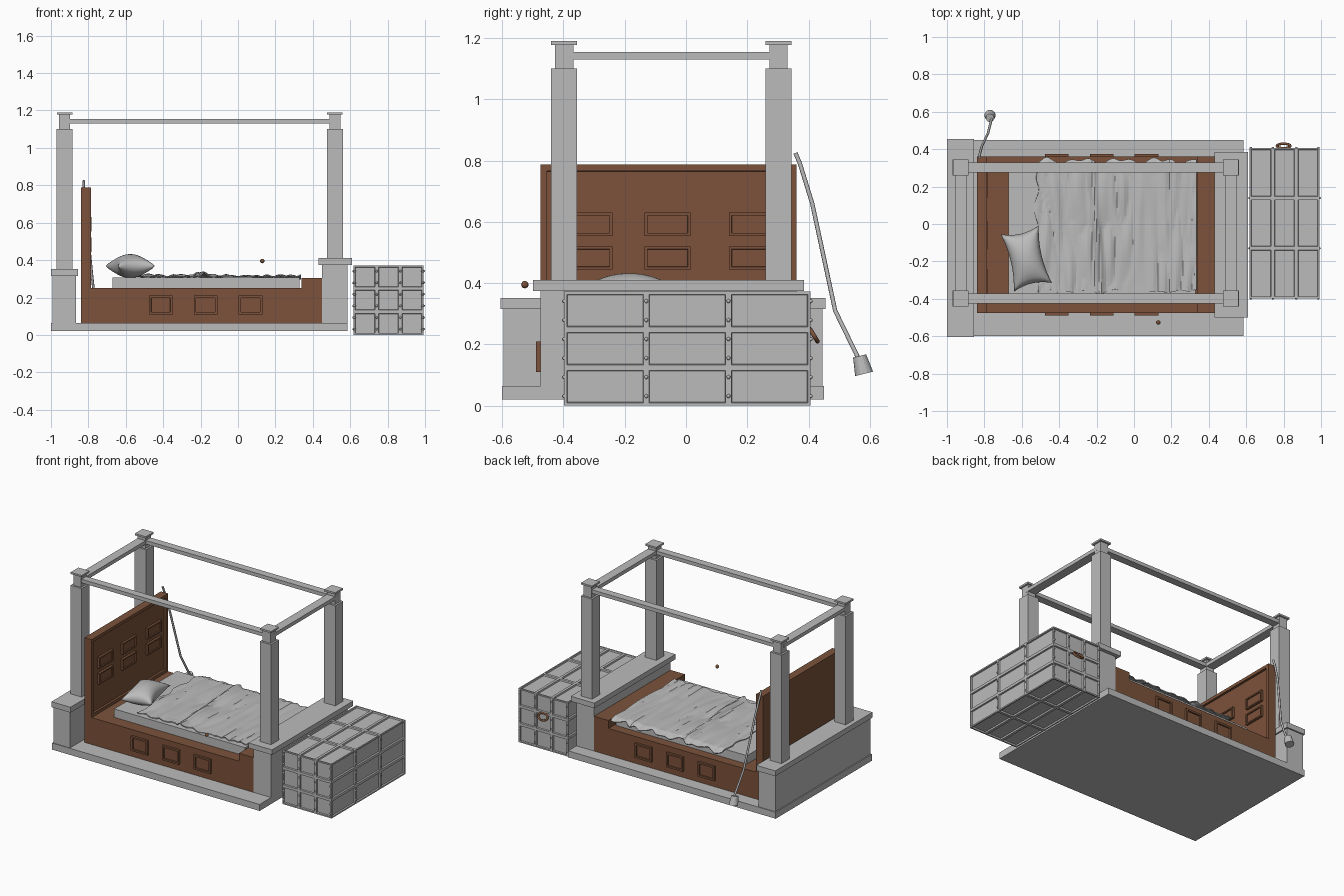
import bpy, bmesh, math, random
from mathutils import Vector, Matrix, noise

random.seed(4)
if "Cube" in bpy.data.objects:
    bpy.data.objects.remove(bpy.data.objects["Cube"])


def material(name, rgb):
    m = bpy.data.materials.new(name)
    m.use_nodes = True
    m.diffuse_color = (*rgb, 1)
    m.node_tree.nodes["Principled BSDF"].inputs["Base Color"].default_value = (*rgb, 1)
    return m


GREY = material("grey", (0.5, 0.5, 0.5))
BROWN = material("brown wood", (0.2, 0.085, 0.043))


def finish(name, bm, mat, smooth=False):
    me = bpy.data.meshes.new(name)
    bm.to_mesh(me)
    bm.free()
    me.materials.append(mat)
    for p in me.polygons:
        p.use_smooth = smooth
    ob = bpy.data.objects.new(name, me)
    bpy.context.collection.objects.link(ob)
    return ob


def box_mesh(x, y, z):
    bm = bmesh.new()
    bmesh.ops.create_cube(bm, size=1)
    for v in bm.verts:
        v.co = Vector([(a + b) / 2 + c * (b - a) for (a, b), c in zip((x, y, z), v.co)])
    return bm


def box(name, x, y, z, mat=GREY):
    return finish(name, box_mesh(x, y, z), mat)


def framed_box(name, x, y, z, facing, border, depth, mat=BROWN):
    """Box whose face in one direction is inset and sunk, leaving a raised border."""
    bm = box_mesh(x, y, z)
    bm.normal_update()
    faces = [f for f in bm.faces if f.normal.dot(Vector(facing)) > 0.9]
    bmesh.ops.inset_region(bm, faces=faces, thickness=border)
    ring = bmesh.ops.inset_region(bm, faces=faces, thickness=0.001, depth=-depth)
    return finish(name, bm, mat)


# Stone platform and end blocks
box("platform", (-1, 0.585), (-0.6, 0.45), (0.02, 0.065))
box("head_block", (-0.993, -0.865), (-0.595, 0.445), (0.02, 0.315))
box("head_block_cap", (-1, -0.855), (-0.605, 0.455), (0.315, 0.352))
box("foot_block", (0.45, 0.585), (-0.475, 0.36), (0.02, 0.375))
box("foot_block_cap", (0.43, 0.61), (-0.5, 0.385), (0.375, 0.41))

# Posts with necks and caps
POST_X, POST_Y = (-0.927, 0.518), (-0.398, 0.302)
for px, base, end in zip(POST_X, (0.35, 0.41), ("head", "foot")):
    for py, side in zip(POST_Y, ("right", "left")):
        for part, r, lo, hi in (("post", 0.043, base, 1.1), ("post_neck", 0.03, 1.1, 1.18),
                                ("post_cap", 0.042, 1.178, 1.19)):
            box(f"{end}_{side}_{part}", (px - r, px + r), (py - r, py + r), (lo, hi))

# Canopy rails
for py in POST_Y:
    box("long_rail", POST_X, (py - 0.026, py + 0.026), (1.13, 1.155))
for px in POST_X:
    box("cross_rail", (px - 0.031, px + 0.031), POST_Y, (1.13, 1.155))

# Wooden bed
BED_Y = (-0.475, 0.36)
box("bed_frame", (-0.84, 0.45), BED_Y, (0.065, 0.25), BROWN)
framed_box("headboard", (-0.84, -0.785), BED_Y, (0.25, 0.787), (1, 0, 0), 0.03, 0.015)
box("footboard", (0.34, 0.45), BED_Y, (0.25, 0.305), BROWN)

# Headboard panels
for cy in (-0.315, -0.06, 0.215):
    for cz in (0.482, 0.592):
        framed_box("headboard_panel", (-0.81, -0.784), (cy - 0.075, cy + 0.075),
                   (cz - 0.038, cz + 0.038), (1, 0, 0), 0.013, 0.008)

# Side panels on both long sides
for cx in (-0.413, -0.173, 0.067):
    for y, n in (((-0.49, -0.47), -1), ((0.355, 0.375), 1)):
        framed_box("side_panel", (cx - 0.063, cx + 0.063), y, (0.11, 0.21), (0, n, 0), 0.017, 0.01)

# Mattress
box("mattress", (-0.672, 0.328), (-0.39, 0.295), (0.25, 0.308))

# Rumpled blanket with ragged edges and a cross fold
bm = bmesh.new()
bmesh.ops.create_grid(bm, x_segments=70, y_segments=50, size=1)
for v in bm.verts:
    u, w = v.co.x, v.co.y
    x, y = -0.09 + 0.425 * u, -0.012 + 0.35 * w
    ragged = noise.noise(Vector((x * 9, y * 9, 3)))
    x += 0.035 * ragged * max(0, -u) ** 4
    y += 0.04 * noise.noise(Vector((x * 14, 5 * math.copysign(1, w), 8))) * abs(w) ** 6
    ridges = abs(noise.noise(Vector((x * 16, y * 3, 1))))
    fold = 0.02 * math.exp(-((x + 0.2 + 0.02 * math.sin(y * 6)) / 0.02) ** 2)
    z = 0.312 + 0.022 * ridges + fold
    z -= 0.018 * max(0, (y - 0.3) / 0.05)
    v.co = (x, y, z)
blanket = finish("blanket", bm, GREY)
solid = blanket.modifiers.new("thickness", "SOLIDIFY")
solid.thickness = 0.006

# Pillow with pulled-out corners
bm = bmesh.new()
for s in (-1, 1):
    part = bmesh.ops.create_grid(bm, x_segments=20, y_segments=20, size=1)
    for v in part["verts"]:
        u, w = v.co.x, v.co.y
        puff = max(0, (1 - u * u) * (1 - w * w)) ** 0.5
        u2, w2 = u * (1 - 0.2 * (1 - w * w)), w * (1 - 0.14 * (1 - u * u))
        v.co = (u2 * 0.105, w2 * 0.158, s * 0.064 * puff)
bmesh.ops.remove_doubles(bm, verts=bm.verts, dist=0.0005)
bmesh.ops.recalc_face_normals(bm, faces=bm.faces)
bmesh.ops.rotate(bm, verts=bm.verts, matrix=Matrix.Rotation(math.radians(13), 3, "Z"))
bmesh.ops.translate(bm, verts=bm.verts, vec=(-0.576, -0.185, 0.368))
finish("pillow", bm, GREY, True)

# Chest: three by three sunken panels on every face
CX, CY, CZ = (0.617, 0.993), (-0.398, 0.407), (0.0, 0.372)
bm = box_mesh(CX, CY, CZ)
bmesh.ops.subdivide_edges(bm, edges=bm.edges[:], cuts=2, use_grid_fill=True)
bm.normal_update()
cells = bm.faces[:]
bmesh.ops.inset_individual(bm, faces=cells, thickness=0.013, depth=0)
bmesh.ops.inset_individual(bm, faces=cells, thickness=0.003, depth=-0.01)
finish("chest", bm, GREY)

# Rivets along the upright straps of the chest
bm = bmesh.new()


def rivet(co):
    bmesh.ops.create_icosphere(bm, subdivisions=1, radius=0.007, matrix=Matrix.Translation(co))


def at(span, t):
    return span[0] + t * (span[1] - span[0])


for row in range(6):
    z = at(CZ, (row + 0.5) / 6)
    for t in (0.02, 1 / 3, 2 / 3, 0.98):
        for y in CY:
            rivet((at(CX, t), y, z))
    for t in (1 / 3, 2 / 3):
        for x in CX:
            rivet((x, at(CY, t), z))
finish("chest_rivets", bm, GREY, True)


def tube(name, points, radius, mat, closed=False):
    cu = bpy.data.curves.new(name, "CURVE")
    cu.dimensions = "3D"
    cu.bevel_depth = radius
    cu.bevel_resolution = 2
    cu.use_fill_caps = True
    sp = cu.splines.new("POLY")
    sp.points.add(len(points) - 1)
    for p, co in zip(sp.points, points):
        p.co = (*co, 1)
    sp.use_cyclic_u = closed
    cu.materials.append(mat)
    ob = bpy.data.objects.new(name, cu)
    bpy.context.collection.objects.link(ob)
    return ob


# Chest handle, an oval ring hanging at the back
ring = [(0.8 + 0.036 * math.cos(a), 0.417 - 0.012 * math.sin(a), 0.23 + 0.02 * math.sin(a))
        for a in [i * math.tau / 16 for i in range(16)]]
tube("chest_handle", ring, 0.007, BROWN, True)

# Long-handled warming pan leaning on the headboard
tube("pan_handle", [(-0.825, 0.357, 0.825), (-0.825, 0.372, 0.79), (-0.815, 0.412, 0.66),
                    (-0.78, 0.487, 0.31), (-0.762, 0.56, 0.16)], 0.007, GREY)
bm = bmesh.new()
tilt = Vector((0, -0.25, 1)).to_track_quat("Z", "Y").to_matrix().to_4x4()
bmesh.ops.create_cone(bm, cap_ends=True, segments=16, radius1=0.03, radius2=0.022, depth=0.06,
                      matrix=Matrix.Translation((-0.77, 0.574, 0.133)) @ tilt)
finish("pan_head", bm, GREY)

# Small round knob beside the bed
bm = bmesh.new()
bmesh.ops.create_uvsphere(bm, u_segments=12, v_segments=8, radius=0.012,
                          matrix=Matrix.Translation((0.13, -0.526, 0.395)))
finish("knob", bm, BROWN, True)
